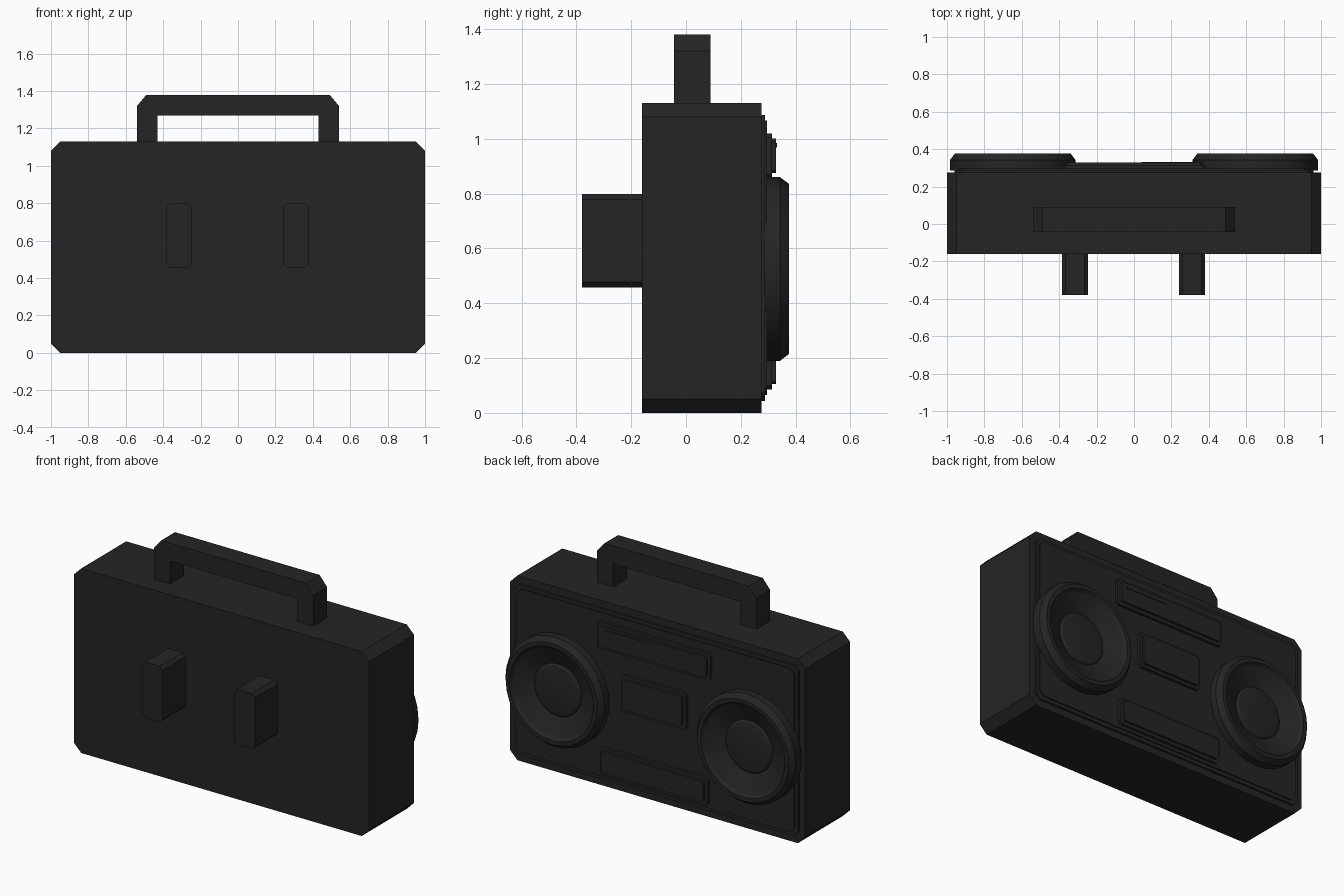
import bpy, bmesh, math

if "Cube" in bpy.data.objects:
    bpy.data.objects.remove(bpy.data.objects["Cube"])

mat = bpy.data.materials.new("dark_plastic")
mat.diffuse_color = (0.018, 0.018, 0.018, 1)
mat.use_nodes = True
mat.node_tree.nodes["Principled BSDF"].inputs["Base Color"].default_value = mat.diffuse_color


def finish(name, bm):
    bmesh.ops.recalc_face_normals(bm, faces=bm.faces)
    me = bpy.data.meshes.new(name)
    bm.to_mesh(me)
    bm.free()
    me.materials.append(mat)
    ob = bpy.data.objects.new(name, me)
    bpy.context.collection.objects.link(ob)
    return ob


def prism(name, pts, y0, y1):
    """Extrude an x-z outline along y."""
    bm = bmesh.new()
    f = bm.faces.new([bm.verts.new((x, y0, z)) for x, z in pts])
    r = bmesh.ops.extrude_face_region(bm, geom=[f])
    verts = [v for v in r["geom"] if isinstance(v, bmesh.types.BMVert)]
    bmesh.ops.translate(bm, verts=verts, vec=(0, y1 - y0, 0))
    return finish(name, bm)


def slab(name, x0, x1, z0, z1, y0, y1, c):
    """Box with chamfered corners seen from the front."""
    pts = [(x0 + c, z0), (x1 - c, z0), (x1, z0 + c), (x1, z1 - c),
           (x1 - c, z1), (x0 + c, z1), (x0, z1 - c), (x0, z0 + c)]
    return prism(name, pts, y0, y1)


def lathe(name, cx, cz, profile, n=32):
    """Revolve (radius, y) points around a y axis."""
    bm = bmesh.new()
    rings = [[bm.verts.new((cx + r * math.cos(2 * math.pi * i / n), y,
                            cz + r * math.sin(2 * math.pi * i / n)))
              for i in range(n)] for r, y in profile]
    for a, b in zip(rings, rings[1:]):
        for i in range(n):
            j = (i + 1) % n
            bm.faces.new((a[i], a[j], b[j], b[i]))
    bm.faces.new(rings[0])
    bm.faces.new(rings[-1])
    return finish(name, bm)


# Main case and stepped face plate
slab("case", -1, 1, 0, 1.13, -0.16, 0.275, 0.05)
slab("face_plate", -0.96, 0.96, 0.043, 1.087, 0.27, 0.288, 0.03)
slab("face_plate_inner", -0.94, 0.94, 0.065, 1.067, 0.28, 0.296, 0.03)

# Carry handle
half = [(0.43, 1.12), (0.54, 1.12), (0.54, 1.32), (0.49, 1.38)]
prism("handle", half + [(-x, z) for x, z in reversed(half)]
      + [(-0.43, 1.27), (0.43, 1.27)], -0.043, 0.09)

# Pegs on the plain side
for side, cx in (("left", -0.315), ("right", 0.31)):
    slab("peg_" + side, cx - 0.07, cx + 0.07, 0.457, 0.798, -0.38, -0.15, 0.02)

# Speakers: rim, sunken cone, centre cap
speaker = [(0.335, 0.285), (0.335, 0.343), (0.31, 0.376), (0.285, 0.376),
           (0.27, 0.358), (0.16, 0.312), (0.15, 0.322), (0.12, 0.328)]
for side, cx in (("left", -0.648), ("right", 0.648)):
    ob = lathe("speaker_" + side, cx, 0.525, speaker)
    bpy.context.view_layer.objects.active = ob
    ob.select_set(True)
    bpy.ops.object.shade_smooth_by_angle(angle=math.radians(20))
    ob.select_set(False)

# Display, cassette door and control panel, each a frame with a raised centre
for name, hw, z0, z1 in (("display", 0.385, 0.855, 1.02),
                         ("cassette_door", 0.22, 0.51, 0.735),
                         ("control_panel", 0.365, 0.085, 0.255)):
    slab(name + "_frame", -hw, hw, z0, z1, 0.29, 0.313, 0.015)
    slab(name, -hw + 0.02, hw - 0.02, z0 + 0.02, z1 - 0.02, 0.30, 0.328, 0.01)

# Thin tuning strip on the display
slab("tuning_strip", 0.04, 0.33, 0.968, 0.985, 0.32, 0.332, 0.003)
